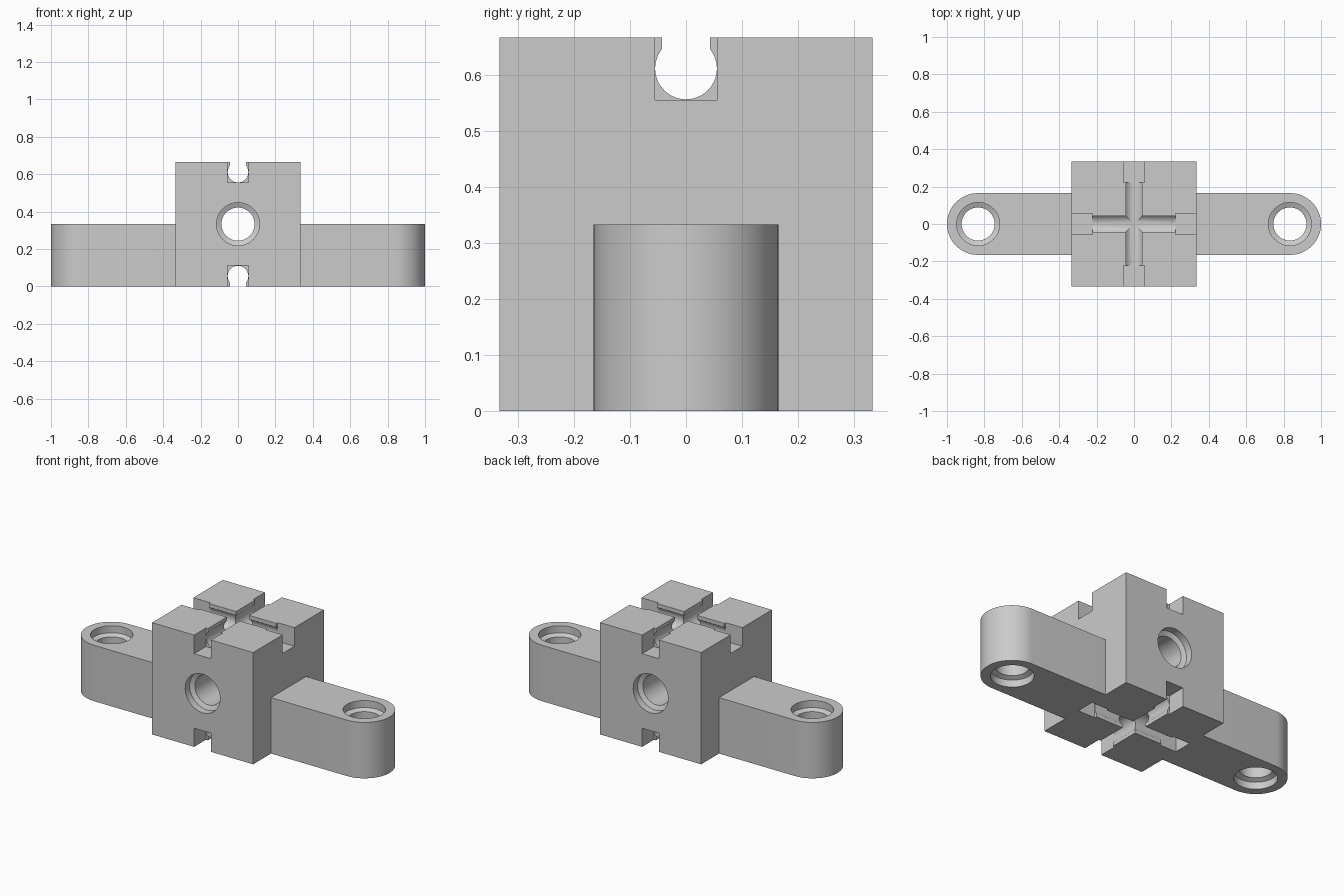
import bpy, bmesh
from math import pi, sin, cos, asin
from mathutils import Matrix

if "Cube" in bpy.data.objects:
    bpy.data.objects.remove(bpy.data.objects["Cube"], do_unlink=True)

grey = bpy.data.materials.new("light_grey")
grey.use_nodes = True
COLOUR = (0.6, 0.6, 0.6, 1)
grey.diffuse_color = COLOUR
grey.node_tree.nodes["Principled BSDF"].inputs["Base Color"].default_value = COLOUR

SIDE = 2 / 3
H = SIDE / 2        # half of the cube, also the arm height
SLOT = H / 6        # slot radius and pocket half width
NECK = 0.043


def finish(name, bm, matrix=Matrix()):
    bmesh.ops.transform(bm, matrix=matrix, verts=bm.verts)
    bmesh.ops.recalc_face_normals(bm, faces=bm.faces)
    mesh = bpy.data.meshes.new(name)
    bm.to_mesh(mesh)
    bm.free()
    mesh.materials.append(grey)
    obj = bpy.data.objects.new(name, mesh)
    bpy.context.collection.objects.link(obj)
    return obj


def prism(name, outline, low, high, matrix=Matrix()):
    """Extrude an XY outline along Z."""
    bm = bmesh.new()
    face = bm.faces.new([bm.verts.new((x, y, low)) for x, y in outline])
    out = bmesh.ops.extrude_face_region(bm, geom=[face])
    new = [v for v in out["geom"] if isinstance(v, bmesh.types.BMVert)]
    bmesh.ops.translate(bm, verts=new, vec=(0, 0, high - low))
    return finish(name, bm, matrix)


def box(name, centre, size):
    bm = bmesh.new()
    bmesh.ops.create_cube(bm, size=1)
    return finish(name, bm, Matrix.Translation(centre) @ Matrix.Diagonal((*size, 1)))


def hole(half, matrix):
    """Through hole along Z with a stepped recess at both ends."""
    wide, narrow, depth, slope = 0.115, 0.0885, 0.042, 0.012
    profile = [(wide, half + 0.05), (wide, half - depth), (narrow, half - depth - slope)]
    profile += [(r, -z) for r, z in reversed(profile)]
    bm = bmesh.new()
    n = 48
    rings = [[bm.verts.new((r * cos(2 * pi * i / n), r * sin(2 * pi * i / n), z))
              for i in range(n)] for r, z in profile]
    for a, b in zip(rings, rings[1:]):
        for i in range(n):
            j = (i + 1) % n
            bm.faces.new((a[i], a[j], b[j], b[i]))
    bm.faces.new(rings[0])
    bm.faces.new(rings[-1])
    return finish("hole_cutter", bm, matrix)


def cut(obj, cutter):
    cutter.hide_render = True
    mod = obj.modifiers.new("cut", 'BOOLEAN')
    mod.operation = 'DIFFERENCE'
    mod.solver = 'EXACT'
    mod.object = cutter
    bpy.context.view_layer.objects.active = obj
    bpy.ops.object.modifier_apply(modifier=mod.name)
    bpy.data.objects.remove(cutter, do_unlink=True)


def smooth(obj):
    bpy.ops.object.select_all(action='DESELECT')
    obj.select_set(True)
    bpy.context.view_layer.objects.active = obj
    bpy.ops.object.shade_smooth_by_angle(angle=pi / 6)


# Central cube with square pockets at the channel ends
body = box("centre_block", (0, 0, H), (SIDE, SIDE, SIDE))
reach = H * 2 / 3 + 0.1
for z in (SLOT - 0.1, SIDE - SLOT + 0.1):
    for dx, dy in ((1, 0), (-1, 0), (0, 1), (0, -1)):
        size = (0.2 if dx else 2 * SLOT, 0.2 if dy else 2 * SLOT, 0.2 + 2 * SLOT)
        cut(body, box("pocket_cutter", (dx * reach, dy * reach, z), size))

# Pin hole from front to back
cut(body, hole(H, Matrix.Translation((0, 0, H)) @ Matrix.Rotation(pi / 2, 4, 'X')))

# Keyhole outline: round channel with a narrow neck opening upwards
radius = SLOT - 0.0005
start = asin(NECK / radius)
steps = 36
keyhole = [(NECK, SLOT + 0.1)]
for k in range(steps + 1):
    a = start + (2 * pi - 2 * start) * k / steps
    keyhole.append((radius * sin(a), radius * cos(a)))
keyhole.append((-NECK, SLOT + 0.1))

# Crossed channels, the second a hair shallower so that they share no edges
for turn, lift in ((0, 0), (pi / 2, 0.0006)):
    for flip in (0, pi):
        place = (Matrix.Translation((0, 0, H)) @ Matrix.Rotation(flip, 4, 'X')
                 @ Matrix.Rotation(turn, 4, 'Z')
                 @ Matrix.Translation((0, 0, H - SLOT + lift))
                 @ Matrix.Rotation(pi / 2, 4, 'X'))
        cut(body, prism("channel_cutter", keyhole, -0.26, 0.26, place))
smooth(body)

# Rounded side arms with vertical pin holes
R = 0.165
for name, side in (("left_arm", 1), ("right_arm", -1)):
    outline = [(side * H, -R)]
    for k in range(33):
        a = -pi / 2 + pi * k / 32
        outline.append((side * (1 - R + R * cos(a)), R * sin(a)))
    outline.append((side * H, R))
    arm = prism(name, outline, 0, H)
    cut(arm, hole(H / 2, Matrix.Translation((side * 5 / 6, 0, H / 2))))
    smooth(arm)
